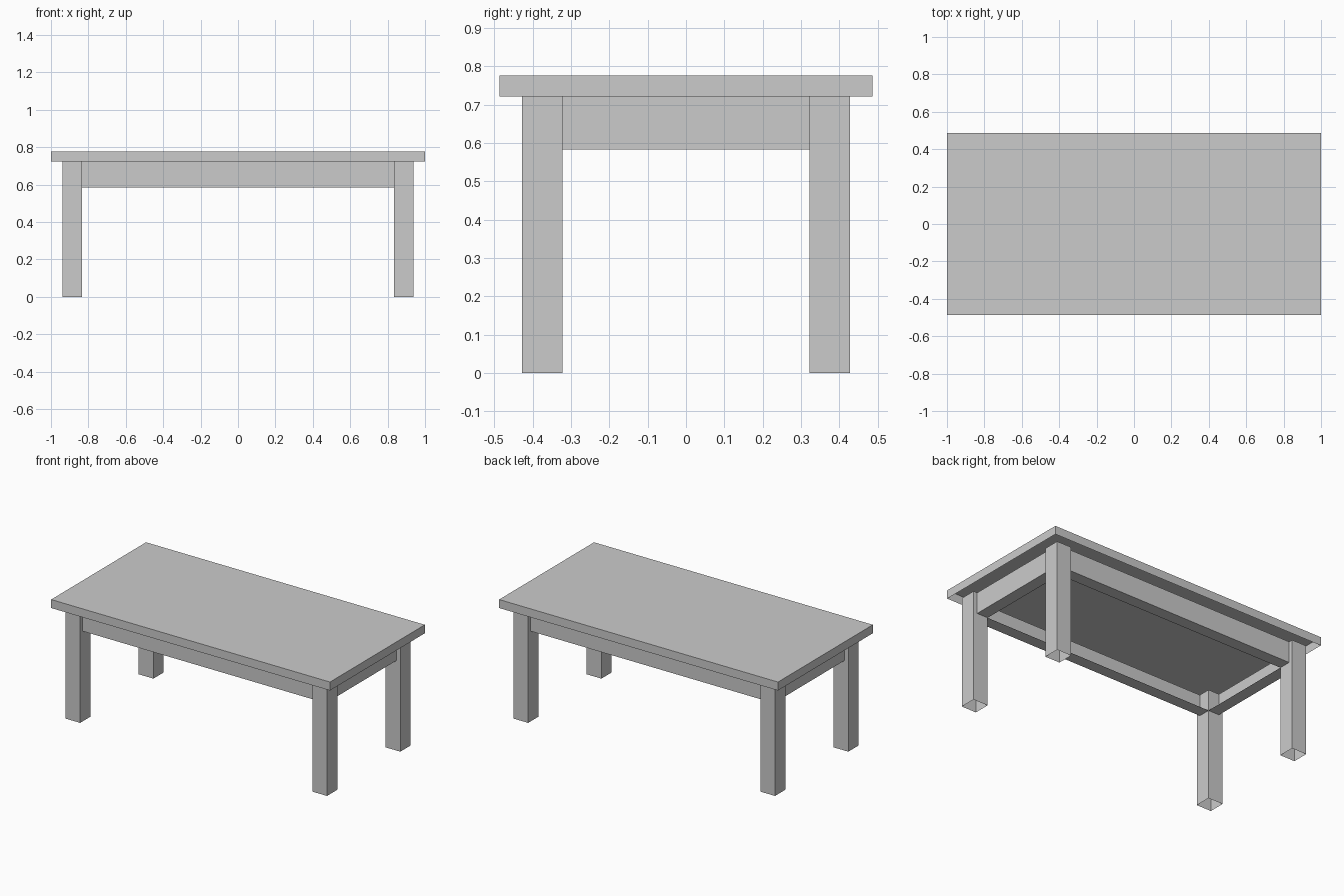
import bpy, bmesh
from mathutils import Vector

if "Cube" in bpy.data.objects:
    bpy.data.objects.remove(bpy.data.objects["Cube"])

TOP_Z, UNDER_Z, RAIL_Z = 0.777, 0.722, 0.584
LEG = 0.1055                 # leg width
LX, LY = 0.8855, 0.3755      # leg centres
RECESS = 0.027               # apron set back from the outer leg face


def box(name, lo, hi, *open_sides):
    """Box between two corners; faces pointing along open_sides are left off."""
    lo, hi = Vector(lo), Vector(hi)
    bm = bmesh.new()
    bmesh.ops.create_cube(bm, size=1.0)
    bmesh.ops.scale(bm, vec=hi - lo, verts=bm.verts)
    bm.normal_update()
    gone = [f for f in bm.faces
            if any(f.normal.dot(Vector(d)) > 0.9 for d in open_sides)]
    bmesh.ops.delete(bm, geom=gone, context='FACES_ONLY')
    me = bpy.data.meshes.new(name)
    bm.to_mesh(me)
    bm.free()
    ob = bpy.data.objects.new(name, me)
    ob.location = (lo + hi) / 2
    bpy.context.collection.objects.link(ob)
    return ob


UP, DOWN = (0, 0, 1), (0, 0, -1)

# Table top, a shell open underneath
box("table_top", (-1, -0.486, UNDER_Z), (1, 0.486, TOP_Z), DOWN)

# Hollow legs, open at both ends
h = LEG / 2
for sx, side in ((-1, "left"), (1, "right")):
    for sy, end in ((-1, "front"), (1, "back")):
        x, y = sx * LX, sy * LY
        box(f"{end}_{side}_leg", (x - h, y - h, 0), (x + h, y + h, UNDER_Z), UP, DOWN)

# Aprons between the legs: recessed outside, flush and open on the inside
ix, iy = LX - h, LY - h
ox, oy = LX + h - RECESS, LY + h - RECESS
for s, name in ((-1, "front_apron"), (1, "back_apron")):
    y0, y1 = sorted((s * iy, s * oy))
    box(name, (-ix, y0, RAIL_Z), (ix, y1, UNDER_Z), (0, -s, 0), UP, (1, 0, 0), (-1, 0, 0))
for s, name in ((-1, "left_apron"), (1, "right_apron")):
    x0, x1 = sorted((s * ix, s * ox))
    box(name, (x0, -iy, RAIL_Z), (x1, iy, UNDER_Z), (-s, 0, 0), UP, (0, 1, 0), (0, -1, 0))
